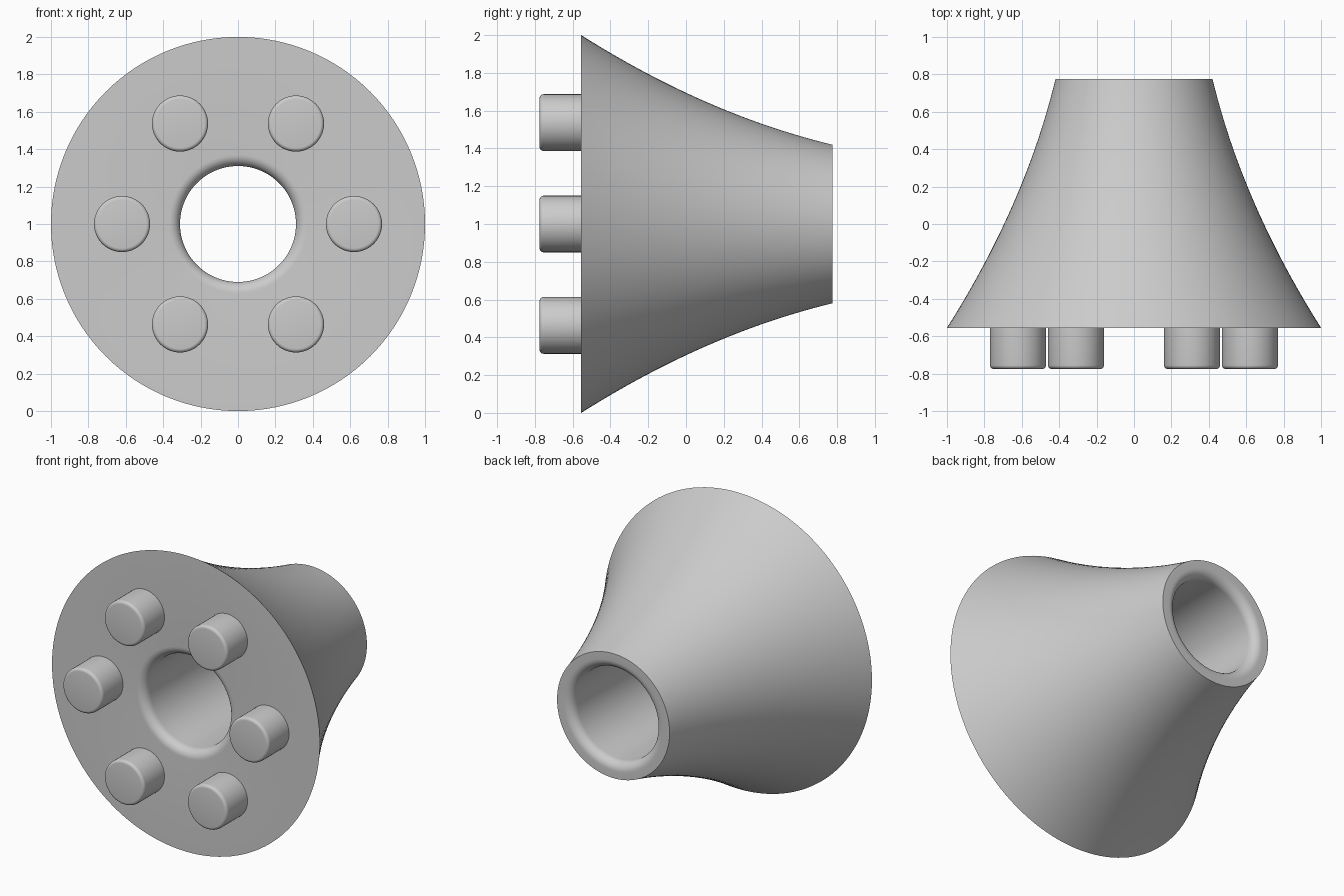
import bpy
import math
from mathutils import Matrix, Vector

cube = bpy.data.objects.get("Cube")
if cube:
    bpy.data.objects.remove(cube, do_unlink=True)

grey = bpy.data.materials.new("light_grey")
grey.use_nodes = True
colour = (0.6, 0.6, 0.6, 1)
grey.diffuse_color = colour
grey.node_tree.nodes["Principled BSDF"].inputs["Base Color"].default_value = colour

FRONT, BACK, TIP = -0.555, 0.775, -0.775
AXIS_Z = 1.0


def lathe(name, profile, segments, centre, closed):
    """Spin (radius, y) points about an axis along y; open profiles are capped at both ends."""
    count = len(profile)
    verts, faces = [], []
    for s in range(segments):
        a = 2 * math.pi * s / segments
        verts += [(r * math.cos(a), y, r * math.sin(a)) for r, y in profile]
    for s in range(segments):
        t = (s + 1) % segments
        for i in range(count if closed else count - 1):
            j = (i + 1) % count
            faces.append((s * count + i, t * count + i, t * count + j, s * count + j))
    if not closed:
        faces.append([s * count for s in reversed(range(segments))])
        faces.append([s * count + count - 1 for s in range(segments)])
    mesh = bpy.data.meshes.new(name)
    mesh.from_pydata(verts, [], faces)
    mesh.transform(Matrix.Translation(Vector(centre)))
    mesh.materials.append(grey)
    obj = bpy.data.objects.new(name, mesh)
    bpy.context.collection.objects.link(obj)
    bpy.ops.object.select_all(action="DESELECT")
    obj.select_set(True)
    bpy.context.view_layer.objects.active = obj
    bpy.ops.object.mode_set(mode="EDIT")
    bpy.ops.mesh.select_all(action="SELECT")
    bpy.ops.mesh.normals_make_consistent(inside=False)
    bpy.ops.object.mode_set(mode="OBJECT")
    bpy.ops.object.shade_smooth_by_angle(angle=math.radians(30))
    return obj


def fillet(r, y, size, start, steps):
    """Quarter arc about (r, y), sweeping 90 degrees from the start angle."""
    angles = [math.radians(start + 90 * i / steps) for i in range(steps + 1)]
    return [(r + size * math.cos(a), y + size * math.sin(a)) for a in angles]


# Flared body: concave outer curve, through bore with rounded mouths
wide, narrow, bore, lip, sag = 1.0, 0.42, 0.31, 0.06, 0.065
steps = 24
outer = []
for i in range(steps + 1):
    t = i / steps
    radius = wide + (narrow - wide) * t - 4 * sag * t * (1 - t)
    outer.append((radius, FRONT + (BACK - FRONT) * t))
back_mouth = fillet(bore + lip, BACK - lip, lip, 90, 8)
front_mouth = fillet(bore + lip, FRONT + lip, lip, 180, 8)
lathe("flared_body", outer + back_mouth + front_mouth, 128, (0, 0, AXIS_Z), True)

# Ring of six round studs with softened front edges
stud, edge, ring = 0.15, 0.02, 0.62
profile = [(stud, FRONT + 0.01)] + [
    (r, y) for r, y in reversed(fillet(stud - edge, TIP + edge, edge, 270, 5))]
for k in range(6):
    a = math.radians(60 * k)
    lathe(f"stud_{k + 1}", profile, 48,
          (ring * math.cos(a), 0, AXIS_Z + ring * math.sin(a)), False)
